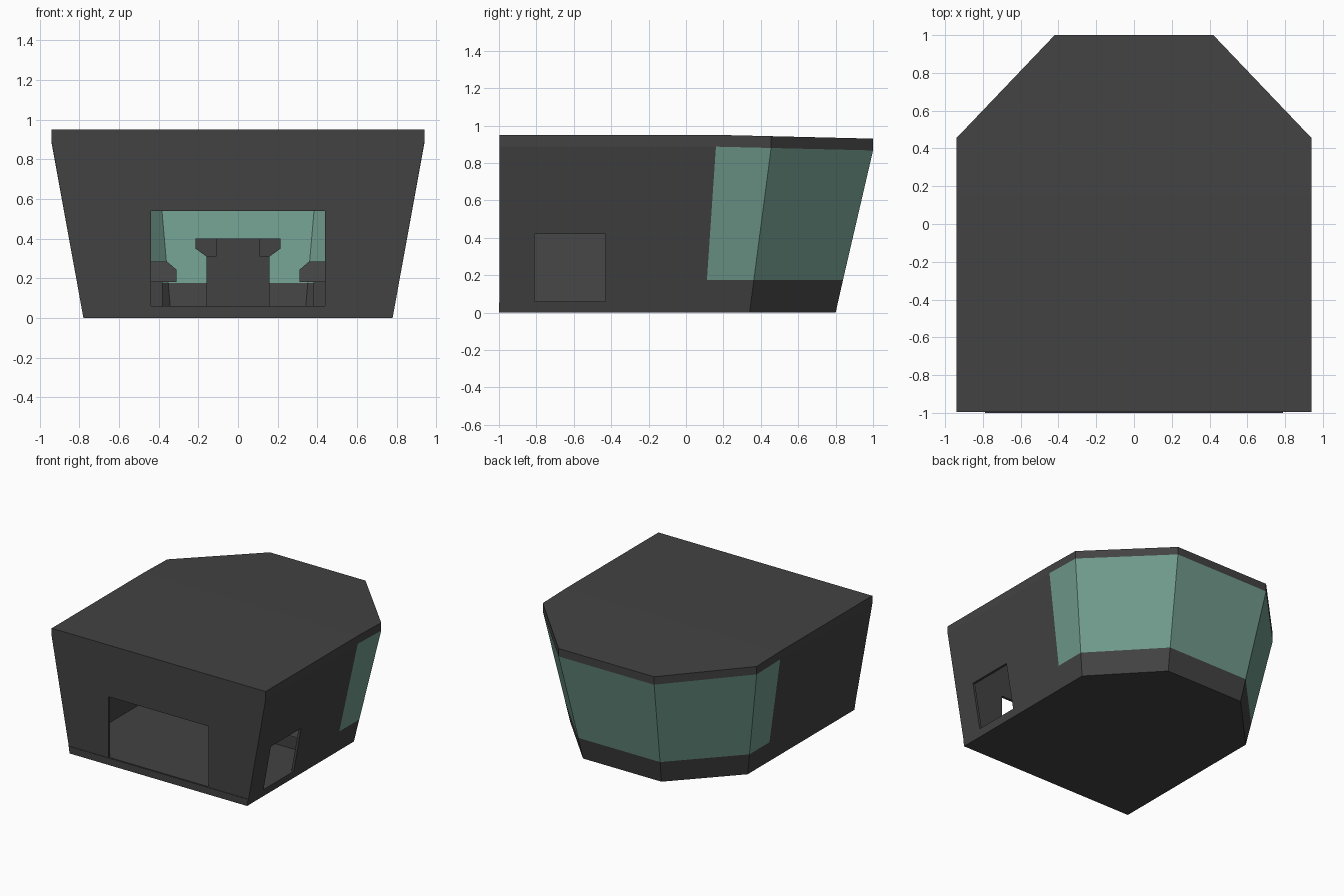
import bpy, bmesh

if "Cube" in bpy.data.objects:
    bpy.data.objects.remove(bpy.data.objects["Cube"])


def material(name, col):
    m = bpy.data.materials.new(name)
    m.diffuse_color = (*col, 1)
    m.use_nodes = True
    m.node_tree.nodes["Principled BSDF"].inputs["Base Color"].default_value = m.diffuse_color
    return m


DARK = material("dark_metal", (0.055, 0.055, 0.055))
GLASS = material("green_glass", (0.16, 0.32, 0.26))


def finish(bm, name, mats):
    bmesh.ops.recalc_face_normals(bm, faces=bm.faces)
    me = bpy.data.meshes.new(name)
    bm.to_mesh(me)
    bm.free()
    ob = bpy.data.objects.new(name, me)
    bpy.context.collection.objects.link(ob)
    for m in mats:
        me.materials.append(m)
    return ob


def ring(z, t):
    """Cabin outline at height z, inset by t; the walls flare up to the rim."""
    k = min(z / 0.885, 1)
    s = 0.78 + 0.16 * k - t
    xb, yb = 0.345 + 0.075 * k - 0.4 * t, 0.80 + 0.20 * k - t
    yc, yg = 0.34 + 0.115 * k - 0.4 * t, 0.10 + 0.06 * k
    half = [(s, -0.996 + t), (s, yg), (s, yc), (xb, yb)]
    pts = half + [(-x, y) for x, y in reversed(half)]
    # the roof line drops slightly towards the windows
    drop = lambda y: 0.024 * max(0, y - 0.16) if z > 0.8 else 0
    return [(x, y, z - drop(y)) for x, y in pts]


def loft(name, levels, t):
    bm = bmesh.new()
    rows = [[bm.verts.new(p) for p in ring(z, t)] for z in levels]
    for a, b in zip(rows, rows[1:]):
        for i in range(8):
            j = (i + 1) % 8
            f = bm.faces.new((a[i], a[j], b[j], b[i]))
            # window band: five panels around the back
            if 1 <= i <= 5 and a[0].co.z > 0.16 and b[0].co.z < 0.9:
                f.material_index = 1
    for r in (rows[0], rows[-1]):
        bm.faces.new((r[0], r[1], r[6], r[7]))
        bm.faces.new(r[1:7])
    return finish(bm, name, [DARK, GLASS])


def box(name, x, y, z):
    bm = bmesh.new()
    bmesh.ops.create_cube(bm, size=1)
    for v in bm.verts:
        v.co = [r[0] if c < 0 else r[1] for c, r in zip(v.co, (x, y, z))]
    return finish(bm, name, [DARK])


def prism(name, outline, y0, y1):
    """Extrude an (x, z) outline along y."""
    bm = bmesh.new()
    f = bm.faces.new([bm.verts.new((x, y0, z)) for x, z in outline])
    ext = bmesh.ops.extrude_face_region(bm, geom=[f])["geom"]
    for v in ext:
        if isinstance(v, bmesh.types.BMVert):
            v.co.y = y1
    return finish(bm, name, [DARK])


# cabin shell: hollow flared hull with front doorway and right side hatch
shell = loft("cabin_shell", [0, 0.175, 0.887, 0.95], 0)
cutters = [
    loft("interior_cutter", [0.06, 0.175, 0.887, 0.92], 0.02),
    box("doorway_cutter", (-0.44, 0.44), (-1.2, -0.9), (0.06, 0.54)),
    box("hatch_cutter", (0.6, 1.2), (-0.81, -0.43), (0.06, 0.42)),
]
bpy.context.view_layer.objects.active = shell
for c in cutters:
    m = shell.modifiers.new(c.name, "BOOLEAN")
    m.operation, m.solver, m.object = "DIFFERENCE", "EXACT", c
    bpy.ops.object.modifier_apply(modifier=m.name)
for c in cutters:
    bpy.data.objects.remove(c)

# split the window panels into their own object
bpy.ops.object.select_all(action="DESELECT")
shell.select_set(True)
bpy.ops.object.mode_set(mode="EDIT")
bpy.ops.mesh.select_all(action="SELECT")
bpy.ops.mesh.separate(type="MATERIAL")
bpy.ops.object.mode_set(mode="OBJECT")
for ob in bpy.context.selected_objects:
    mats = ob.data.materials
    ob.name = "windows" if mats and mats[0] == GLASS else "cabin_shell"

# thin sill along the front edge of the floor
prism("front_sill", [(-0.78, 0), (0.78, 0), (0.788, 0.055), (-0.788, 0.055)], -1.0, -0.99)

# side consoles: base plus overhanging desk with chamfered edges
for side, s in (("left", -1), ("right", 1)):
    box(side + "_console_base", sorted((s * 0.38, s * 0.775)), (-0.12, 0.31), (0.05, 0.18))
    desk = prism(side + "_console_desk",
                 [(s * 0.31, 0.18), (s * 0.79, 0.18), (s * 0.805, 0.285),
                  (s * 0.36, 0.285), (s * 0.31, 0.243)], -0.16, 0.33)
    for v in desk.data.vertices:  # sloped front edge
        if v.co.y < 0 and v.co.z > 0.27:
            v.co.y += 0.05

# centre console: pedestal, flared head with side wings
box("centre_console_base", (-0.16, 0.16), (0.1, 0.5), (0.05, 0.31))
box("centre_console_head", (-0.11, 0.11), (0.1, 0.45), (0.31, 0.40))
for side, s in (("left", -1), ("right", 1)):
    prism(side + "_console_wing",
          [(s * 0.11, 0.31), (s * 0.16, 0.31), (s * 0.215, 0.35),
           (s * 0.215, 0.40), (s * 0.11, 0.40)], 0.14, 0.42)
